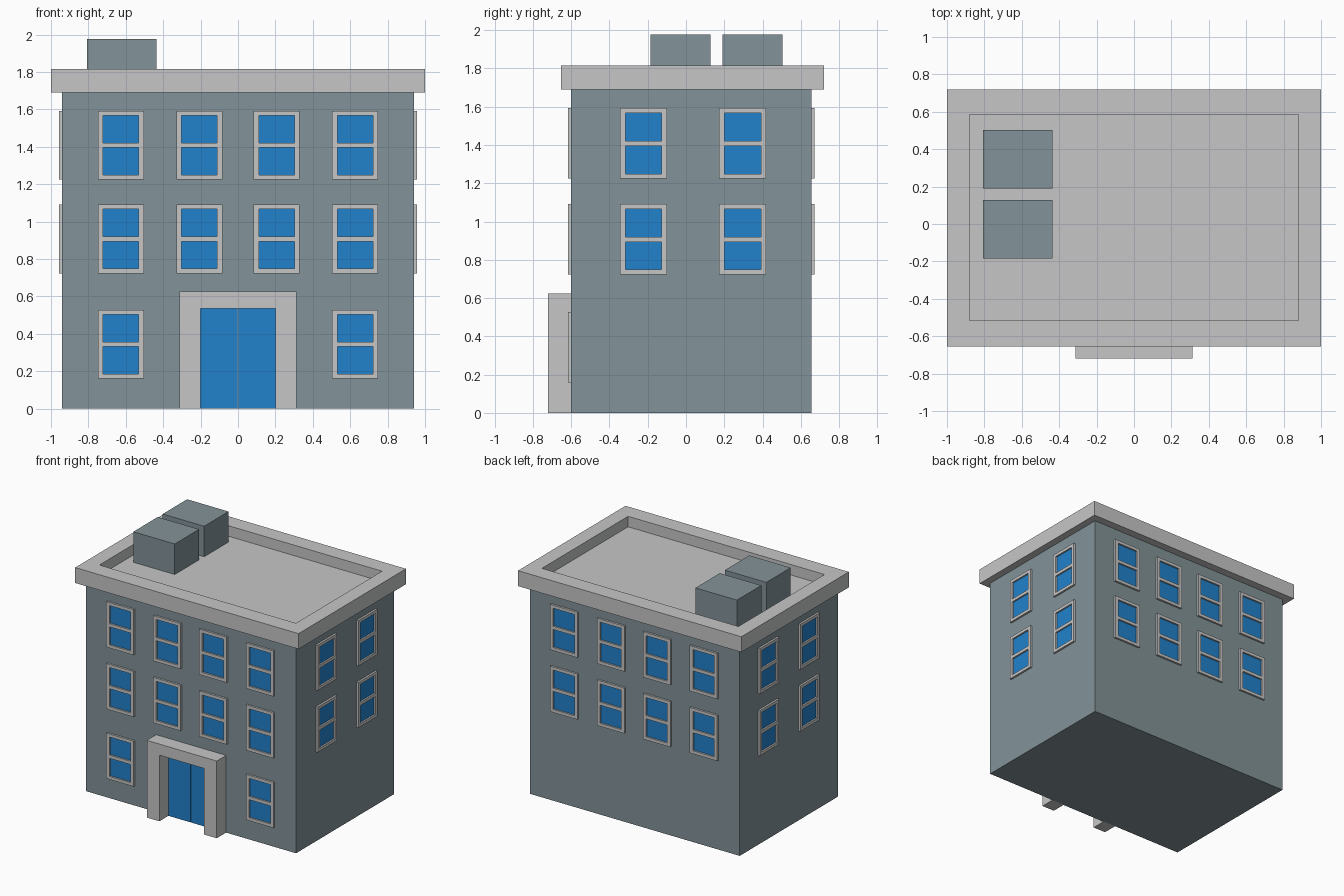
import bpy, bmesh, math
from mathutils import Matrix, Vector

if "Cube" in bpy.data.objects:
    bpy.data.objects.remove(bpy.data.objects["Cube"])


def material(name, rgb):
    m = bpy.data.materials.new(name)
    m.diffuse_color = (*rgb, 1)
    m.use_nodes = True
    m.node_tree.nodes["Principled BSDF"].inputs["Base Color"].default_value = m.diffuse_color
    return m


WALL = material("slate wall", (0.226, 0.291, 0.314))
TRIM = material("light grey trim", (0.565, 0.568, 0.573))
GLASS = material("blue glass", (0.015, 0.220, 0.597))


def add_box(bm, x, y, z):
    """Box given by (min, max) on each axis."""
    lo, hi = Vector((x[0], y[0], z[0])), Vector((x[1], y[1], z[1]))
    mat = Matrix.Translation((lo + hi) / 2) @ Matrix.Diagonal((*(hi - lo), 1))
    return bmesh.ops.create_cube(bm, size=1, matrix=mat)["verts"]


def finish(bm, name, mat, matrix=Matrix()):
    bmesh.ops.recalc_face_normals(bm, faces=bm.faces)
    me = bpy.data.meshes.new(name)
    bm.to_mesh(me)
    bm.free()
    me.materials.append(mat)
    ob = bpy.data.objects.new(name, me)
    ob.matrix_world = matrix
    bpy.context.collection.objects.link(ob)
    return ob


def box(name, mat, x, y, z):
    bm = bmesh.new()
    add_box(bm, x, y, z)
    return finish(bm, name, mat)


def portal(bm, w, h, iw, ih, y):
    """Door surround: an upside-down U profile extruded in depth."""
    pts = [(-w, 0), (-w, h), (w, h), (w, 0), (iw, 0), (iw, ih), (-iw, ih), (-iw, 0)]
    face = bm.faces.new([bm.verts.new((px, y[0], pz)) for px, pz in pts])
    geo = bmesh.ops.extrude_face_region(bm, geom=[face])["geom"]
    verts = [v for v in geo if isinstance(v, bmesh.types.BMVert)]
    bmesh.ops.translate(bm, verts=verts, vec=(0, y[1] - y[0], 0))
    # closing face at the start of the extrusion
    if not face.is_valid:
        bmesh.ops.holes_fill(bm, edges=bm.edges)


# Main body
X, Y0, Y1 = 0.94, -0.60, 0.655
box("building_body", WALL, (-X, X), (Y0, Y1), (0, 1.69))

# Roof slab with a sunken deck behind a parapet
bm = bmesh.new()
add_box(bm, (-1, 1), (-0.654, 0.72), (1.69, 1.815))
bm.normal_update()
top = max(bm.faces, key=lambda f: f.calc_center_median().z)


def set_rect(face, z):
    for v in face.verts:
        v.co = (math.copysign(0.88, v.co.x), 0.586 if v.co.y > 0 else -0.516, z)


bmesh.ops.inset_individual(bm, faces=[top], thickness=0.1)
set_rect(top, 1.815)
bmesh.ops.inset_individual(bm, faces=[top], thickness=0.01)
set_rect(top, 1.73)
finish(bm, "roof_parapet", TRIM)

# Rooftop units
for i, y in enumerate([(-0.185, 0.127), (0.191, 0.503)]):
    box(f"rooftop_unit_{i + 1}", WALL, (-0.808, -0.437), y, (1.73, 1.977))

# Entrance
bm = bmesh.new()
portal(bm, 0.313, 0.625, 0.2, 0.535, (-0.72, Y0))
finish(bm, "door_surround", TRIM)
for s, side in ((-1, "left"), (1, "right")):
    box(f"door_{side}", GLASS, sorted((s * 0.002, s * 0.2)),
        (Y0 - 0.004, Y0), (0, 0.535))

# Window: frame with a middle rail, and two panes; local origin at the wall
W, H, D = 0.123, 0.184, 0.016      # half width, half height, depth
PW, GAP, PH = 0.095, 0.013, 0.159  # half pane width, half rail, pane top


def window(name, matrix):
    bm = bmesh.new()
    for s in (-1, 1):
        add_box(bm, sorted((s * PW, s * W)), (-D, 0), (-H, H))
        add_box(bm, (-PW, PW), (-D, 0), sorted((s * PH, s * H)))
    add_box(bm, (-PW, PW), (-D, 0), (-GAP, GAP))
    finish(bm, name + "_frame", TRIM, matrix)
    bm = bmesh.new()
    for s in (-1, 1):
        add_box(bm, (-PW, PW), (-0.003, 0), sorted((s * GAP, s * PH)))
    finish(bm, name + "_glass", GLASS, matrix)


FLOORS = (0.344, 0.907, 1.408)
COLS = (-0.626, -0.206, 0.206, 0.626)
SIDE = (-0.222, 0.296)
spots = []
for f, z in enumerate(FLOORS):
    for x in COLS:
        if f or abs(x) > 0.5:              # ground floor: outer columns only
            spots.append(("front", (x, Y0, z), 0))
        if f:
            spots.append(("back", (x, Y1, z), 180))
    if f:
        for y in SIDE:
            spots.append(("right", (X, y, z), 90))
            spots.append(("left", (-X, y, z), -90))
for i, (side, pos, ang) in enumerate(spots):
    window(f"{side}_window_{i + 1}",
           Matrix.Translation(pos) @ Matrix.Rotation(math.radians(ang), 4, "Z"))
